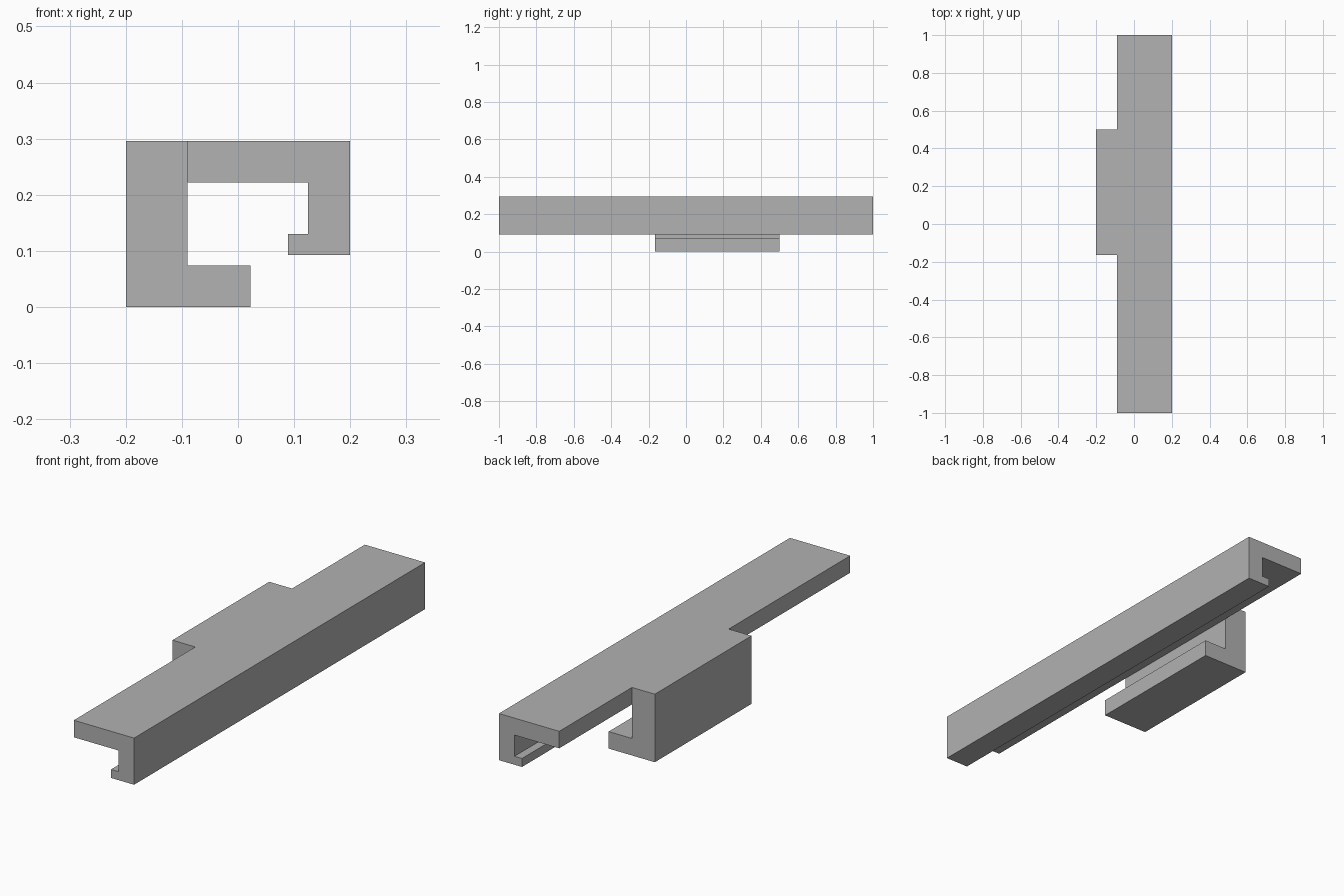
import bpy
import bmesh

cube = bpy.data.objects.get("Cube")
if cube:
    bpy.data.objects.remove(cube, do_unlink=True)

grey = bpy.data.materials.new("plain grey")
grey.use_nodes = True
colour = (0.445, 0.445, 0.445, 1)
grey.diffuse_color = colour
grey.node_tree.nodes["Principled BSDF"].inputs["Base Color"].default_value = colour


def extrude_profile(name, profile, y0, y1):
    """Sweep a closed x-z profile along y."""
    bm = bmesh.new()
    face = bm.faces.new([bm.verts.new((x, y0, z)) for x, z in profile])
    swept = bmesh.ops.extrude_face_region(bm, geom=[face])["geom"]
    verts = [v for v in swept if isinstance(v, bmesh.types.BMVert)]
    bmesh.ops.translate(bm, verts=verts, vec=(0, y1 - y0, 0))
    bmesh.ops.recalc_face_normals(bm, faces=bm.faces)
    mesh = bpy.data.meshes.new(name)
    bm.to_mesh(mesh)
    bm.free()
    mesh.materials.append(grey)
    obj = bpy.data.objects.new(name, mesh)
    bpy.context.collection.objects.link(obj)
    return obj


TOP, PLATE_BOTTOM, LIP_BOTTOM, LIP_TOP, FOOT_TOP = 0.296, 0.222, 0.093, 0.13, 0.074
OUTER, JOINT = 0.2, -0.09

# Long rail: top plate, side wall and inward lip
rail = extrude_profile("channel_rail", [
    (JOINT, PLATE_BOTTOM), (0.125, PLATE_BOTTOM), (0.125, LIP_TOP), (0.089, LIP_TOP),
    (0.089, LIP_BOTTOM), (OUTER, LIP_BOTTOM), (OUTER, TOP), (JOINT, TOP)], -1, 1)

# Short L-shaped hook: upright and foot
hook = extrude_profile("clip_hook", [
    (-OUTER, 0), (0.022, 0), (0.022, FOOT_TOP), (JOINT, FOOT_TOP),
    (JOINT, TOP), (-OUTER, TOP)], -0.165, 0.5)
hook.hide_render = True

# Fuse the two into one solid
union = rail.modifiers.new("fuse_hook", 'BOOLEAN')
union.operation = 'UNION'
union.solver = 'EXACT'
union.object = hook
bpy.context.view_layer.objects.active = rail
rail.select_set(True)
bpy.ops.object.modifier_apply(modifier=union.name)
bpy.data.objects.remove(hook, do_unlink=True)
rail.name = "clip_rail"
